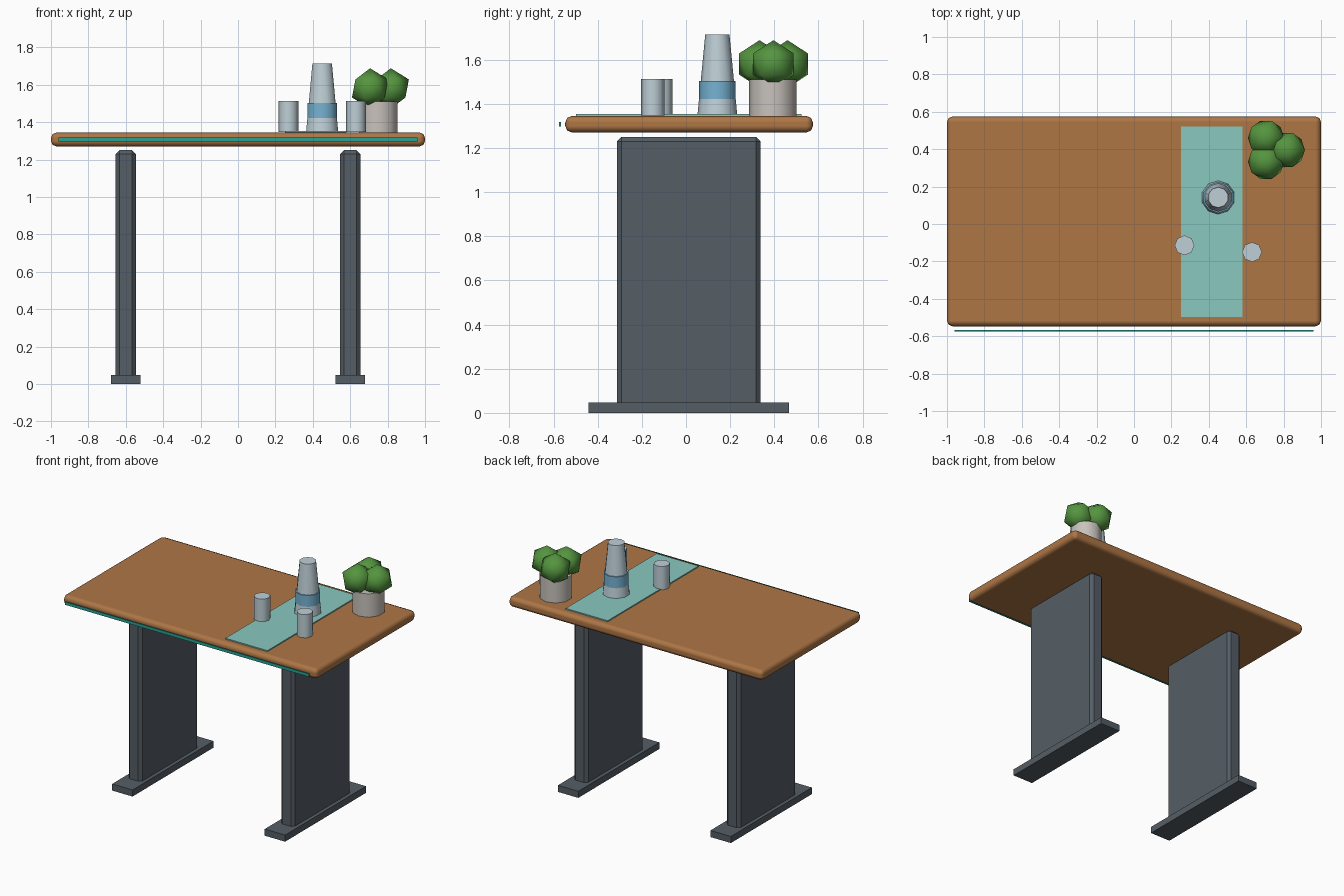
import bpy
import math

if "Cube" in bpy.data.objects:
    bpy.data.objects.remove(bpy.data.objects["Cube"])

CY = 0.0125   # depth centre of the table body
TOP = 1.345   # height of the table surface


def material(name, rgb):
    m = bpy.data.materials.new(name)
    m.diffuse_color = (*rgb, 1)
    m.use_nodes = True
    m.node_tree.nodes["Principled BSDF"].inputs["Base Color"].default_value = m.diffuse_color
    return m


wood = material("wood", (0.42, 0.18, 0.06))
steel = material("dark_metal", (0.09, 0.11, 0.13))
teal = material("teal", (0.02, 0.36, 0.30))
cloth = material("pale_teal", (0.25, 0.58, 0.53))
glass = material("pale_glass", (0.52, 0.63, 0.68))
blue = material("blue_band", (0.18, 0.45, 0.65))
clay = material("pot_clay", (0.58, 0.54, 0.50))
green = material("leaf_green", (0.09, 0.30, 0.05))


def finish(name, mat, smooth=False):
    ob = bpy.context.object
    ob.name = name
    ob.data.materials.append(mat)
    if smooth:
        bpy.ops.object.shade_smooth_by_angle(angle=math.radians(50))
    return ob


def box(name, x, y, z, mat, bevel=0, segments=1):
    """Box from (min, max) ranges on each axis."""
    rng = (x, y, z)
    bpy.ops.mesh.primitive_cube_add(size=1, location=[(a + b) / 2 for a, b in rng])
    ob = bpy.context.object
    ob.scale = [b - a for a, b in rng]
    bpy.ops.object.transform_apply(location=False, rotation=False, scale=True)
    finish(name, mat, segments > 1)
    if bevel:
        mod = ob.modifiers.new("edge", 'BEVEL')
        mod.width = bevel
        mod.segments = segments
        mod.harden_normals = segments > 1
    return ob


def tube(name, x, y, z0, z1, r0, r1, sides, mat):
    bpy.ops.mesh.primitive_cone_add(vertices=sides, radius1=r0, radius2=r1, depth=z1 - z0,
                                    location=(x, y, (z0 + z1) / 2))
    return finish(name, mat, True)


# Table top with rounded edge, and the thin strip in front of it
box("table_top", (-1, 1), (-0.547, 0.575), (1.27, TOP), wood, 0.03, 2)
box("front_strip", (-0.96, 0.96), (-0.575, -0.567), (1.297, 1.318), teal)

# Panel legs on flat feet
for side, x in (("left", -0.6), ("right", 0.6)):
    box(side + "_leg", (x - 0.054, x + 0.054), (CY - 0.325, CY + 0.325), (0.01, 1.25), steel, 0.02)
    box(side + "_foot", (x - 0.08, x + 0.08), (CY - 0.455, CY + 0.455), (0, 0.047), steel)

# Table runner
box("runner", (0.25, 0.58), (CY - 0.51, CY + 0.51), (TOP, 1.353), cloth)

# Bottle with band, and two cups
tube("bottle", 0.45, 0.142, 1.35, 1.713, 0.09, 0.055, 10, glass)
tube("bottle_band", 0.45, 0.142, 1.42, 1.503, 0.083, 0.083, 10, blue)
for i, (x, y) in enumerate(((0.27, -0.114), (0.631, -0.15))):
    tube(f"cup_{i + 1}", x, y, 1.348, 1.513, 0.053, 0.053, 8, glass)

# Plant pot with three leaf clumps
tube("plant_pot", 0.75, 0.393, TOP, 1.51, 0.108, 0.108, 10, clay)
for i, (x, y) in enumerate(((0.706, 0.46), (0.706, 0.333), (0.817, 0.396))):
    bpy.ops.mesh.primitive_ico_sphere_add(subdivisions=1, radius=0.108, location=(x, y, 1.58))
    finish(f"leaf_clump_{i + 1}", green, True)
